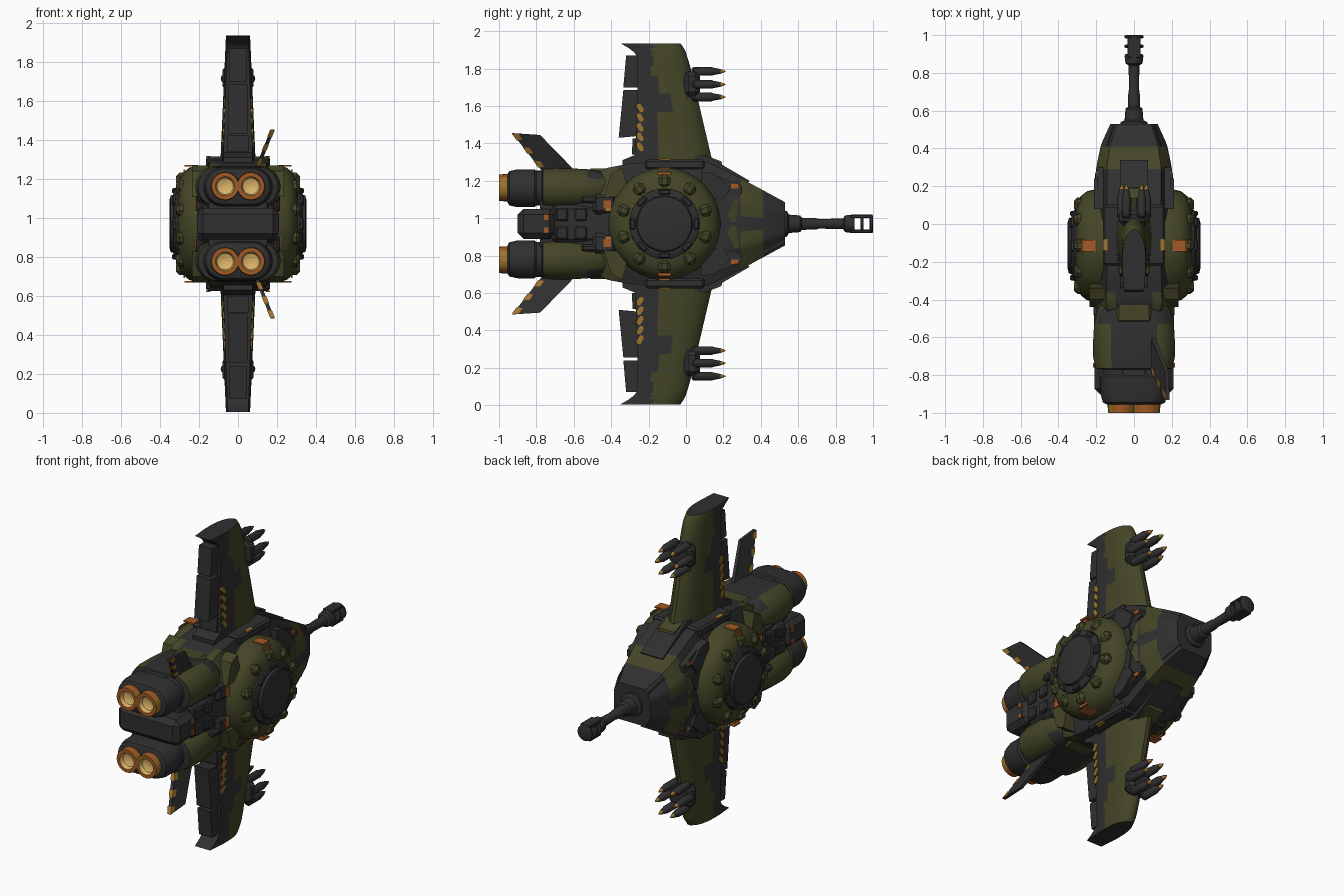
import bpy, bmesh, math
from mathutils import Matrix, Vector

if "Cube" in bpy.data.objects:
    bpy.data.objects.remove(bpy.data.objects["Cube"])

CZ = 0.97  # height of the symmetry plane; parts are modelled around z = 0
DARK, OLIVE, GOLD, ORANGE, CREAM = range(5)
MATS = []
for name, col in [("dark grey", (0.029, 0.029, 0.030)), ("olive green", (0.058, 0.060, 0.020)),
                  ("stripe gold", (0.34, 0.17, 0.025)), ("burnt orange", (0.36, 0.10, 0.018)),
                  ("exhaust cream", (0.72, 0.46, 0.14))]:
    m = bpy.data.materials.new(name)
    m.diffuse_color = (*col, 1)
    m.use_nodes = True
    m.node_tree.nodes["Principled BSDF"].inputs["Base Color"].default_value = m.diffuse_color
    MATS.append(m)


def finish(name, bm, mirror="", angle=35, paint=None):
    """Mirror over the listed axes, paint by rule and make the object."""
    if paint:
        for f in bm.faces:
            f.material_index = paint(f.calc_center_median())
    for ax in mirror:
        geo = bmesh.ops.duplicate(bm, geom=bm.verts[:] + bm.edges[:] + bm.faces[:])["geom"]
        s = Vector((-1 if ax == "x" else 1, 1, -1 if ax == "z" else 1))
        bmesh.ops.scale(bm, vec=s, verts=[v for v in geo if isinstance(v, bmesh.types.BMVert)])
    bmesh.ops.recalc_face_normals(bm, faces=bm.faces[:])
    bmesh.ops.translate(bm, vec=(0, 0, CZ), verts=bm.verts[:])
    me = bpy.data.meshes.new(name)
    bm.to_mesh(me)
    bm.free()
    for m in MATS:
        me.materials.append(m)
    ob = bpy.data.objects.new(name, me)
    bpy.context.collection.objects.link(ob)
    bpy.context.view_layer.objects.active = ob
    ob.select_set(True)
    bpy.ops.object.shade_smooth_by_angle(angle=math.radians(angle))
    ob.select_set(False)


def loft(bm, rings, mats=None, cap=True):
    vs = [[bm.verts.new(p) for p in r] for r in rings]
    n = len(vs[0])
    for i in range(len(vs) - 1):
        for j in range(n):
            k = (j + 1) % n
            f = bm.faces.new((vs[i][j], vs[i][k], vs[i + 1][k], vs[i + 1][j]))
            f.material_index = mats[i] if mats else 0
    if cap:
        bm.faces.new(vs[0]).material_index = mats[0] if mats else 0
        bm.faces.new(vs[-1]).material_index = mats[-1] if mats else 0


def lathe(bm, prof, c, axis="y", mats=None, seg=20):
    """Profile of (position along axis, radius) turned around the axis through c."""
    rings = []
    for a, r in prof:
        ring = []
        for k in range(seg):
            t = 2 * math.pi * k / seg
            u, w = r * math.cos(t), r * math.sin(t)
            ring.append((c[0] + u, a, c[1] + w) if axis == "y" else (a, c[0] + u, c[1] + w))
        rings.append(ring)
    loft(bm, rings, mats)


def box(bm, x, y, z, mat=DARK, bevel=0.012, rot=None):
    """Box from (min, max) ranges, with chamfered edges."""
    ctr = Vector((sum(x) / 2, sum(y) / 2, sum(z) / 2))
    M = Matrix.Translation(ctr) @ (rot or Matrix()) @ Matrix.Diagonal((x[1] - x[0], y[1] - y[0], z[1] - z[0], 1))
    vs = bmesh.ops.create_cube(bm, size=1, matrix=M)["verts"]
    fs = list({f for v in vs for f in v.link_faces})
    for f in fs:
        f.material_index = mat
    if bevel:
        es = list({e for f in fs for e in f.edges})
        bmesh.ops.bevel(bm, geom=es, offset=bevel, segments=1, affect="EDGES", material=mat)


def prism(bm, outline, x0, x1, mat=DARK, dx=None):
    """Side outline of (y, z) points extruded from x0 to x1; dx shears x by position."""
    sh = dx or (lambda y, z: 0)
    loft(bm, [[(x + sh(y, z), y, z) for y, z in outline] for x in (x0, x1)], [mat])


def lerp(table, t):
    for a, b in zip(table, table[1:]):
        if t <= b[0]:
            k = max(0, (t - a[0]) / (b[0] - a[0]))
            return [p + (q - p) * k for p, q in zip(a[1:], b[1:])]
    return table[-1][1:]


# fuselage: chamfered box section, finely sliced so that the camouflage can be painted
BODY = [(-0.78, .15, .20), (-0.52, .18, .24), (-0.42, .205, .30), (-0.28, .20, .325), (0.12, .20, .33),
        (0.30, .20, .24), (0.42, .175, .175), (0.53, .125, .115)]
bm = bmesh.new()
rings = []
for i in range(45):
    y = -0.78 + 1.31 * i / 44
    w, h = lerp(BODY, y)
    pts = [(w * a, h * b) for a, b in ((1, -.5), (1, .5), (.72, 1), (-.72, 1), (-1, .5), (-1, -.5), (-.72, -1), (.72, -1))]
    ring = []
    for p, q in zip(pts, pts[1:] + pts[:1]):
        ring += [(p[0] + (q[0] - p[0]) * k / 6, y, p[1] + (q[1] - p[1]) * k / 6) for k in range(6)]
    rings.append(ring)
loft(bm, rings)


def camo_body(c):
    x, y, z = abs(c.x), c.y, abs(c.z)
    if 0.29 < y < 0.415 and z > 0.03:
        return OLIVE
    if -0.45 < y < -0.35 and z > 0.12 and x > 0.10:
        return OLIVE
    return DARK


finish("fuselage", bm, paint=camo_body)

# nose cheeks, following the taper of the nose
taper = lambda y, z: -max(0, y - .26) * .30
bm = bmesh.new()
prism(bm, [(.22, .05), (.26, .13), (.36, .12), (.45, .03), (.40, .01), (.24, .01)], .15, .207, OLIVE, taper)
prism(bm, [(.12, .20), (.16, .26), (.30, .20), (.30, .16), (.24, .15)], .13, .195)
prism(bm, [(.36, .13), (.42, .155), (.53, .095), (.53, .04), (.46, .04)], .10, .19, DARK, taper)
prism(bm, [(.13, .02), (.13, .12), (.20, .14), (.22, .05), (.20, .02)], .15, .208)
finish("nose_cheek_plates", bm, "xz")

# dorsal and ventral plates
bm = bmesh.new()
prism(bm, [(-.34, .28), (-.34, .34), (-.28, .365), (.10, .365), (.16, .335), (.34, .23), (.30, .18)], -.075, .075)
prism(bm, [(.09, .30), (.09, .372), (.19, .333), (.20, .28)], -.055, .055, OLIVE)
box(bm, (-.165, .165), (-.22, .10), (.29, .345))
box(bm, (-.07, .07), (-.88, -.50), (.20, .285))
box(bm, (-.10, .10), (-.53, -.36), (.22, .295), OLIVE, .02)
finish("spine_plates", bm, "z")

bm = bmesh.new()
box(bm, (-.21, .21), (-.90, -.70), (-.08, .08), bevel=.03)
box(bm, (-.19, .19), (-.72, -.36), (-.10, .10), bevel=.02)
for y in (-.66, -.56):
    for z in (-.05, .05):
        box(bm, (-.205, .205), (y - .035, y + .03), (z - .035, z + .035), bevel=.008)
finish("rear_centre_block", bm)

bm = bmesh.new()
box(bm, (.15, .215), (-.50, -.37), (.05, .16), bevel=.02)
box(bm, (.16, .212), (-.56, -.46), (.11, .15))
prism(bm, [(-.44, .14), (-.40, .27), (-.34, .30), (-.30, .15)], .15, .235, OLIVE)
prism(bm, [(.08, .14), (.08, .28), (.15, .27), (.24, .19), (.20, .13)], .15, .213)
finish("side_equipment", bm, "xz")

# orange and gold warning plates
bm = bmesh.new()
for y0, y1, z0, z1, x, m in ((-.44, -.40, .085, .125, .213, ORANGE), (-.43, -.39, .065, .085, .213, GOLD),
                             (-.76, -.735, .02, .05, .208, ORANGE), (.24, .28, .19, .215, .193, ORANGE)):
    box(bm, (x, x + .008), (y0, y1), (z0, z1), m, 0)
box(bm, (.14, .165), (-.14, -.08), (.341, .349), GOLD, 0)
box(bm, (.272, .280), (-.15, -.08), (.262, .278), ORANGE, 0)
box(bm, (.205, .275), (-.145, -.085), (.293, .302), ORANGE, 0)
finish("warning_plates", bm, "xz")

# large round side drum with clamp lugs and a dark hub
DY = -0.115
bm = bmesh.new()
lathe(bm, [(.10, .27), (.12, .295), (.20, .30), (.25, .288), (.282, .262), (.303, .22), (.31, .16)],
      (DY, 0), "x", [OLIVE] * 6, 40)
for k in range(10):
    a = 2 * math.pi * (k + .5) / 10
    cy, cz = DY + .228 * math.cos(a), .228 * math.sin(a)
    box(bm, (.26, .318), (cy - .035, cy + .035), (cz - .032, cz + .032), OLIVE, .018, Matrix.Rotation(a, 4, "X"))
finish("side_drum", bm, "x")

bm = bmesh.new()
lathe(bm, [(.28, .19), (.318, .188), (.33, .165), (.33, .15), (.345, .145), (.352, .12), (.352, .02)],
      (DY, 0), "x", [DARK] * 6, 32)
for k in range(8):
    a = 2 * math.pi * k / 8
    cy, cz = DY + .17 * math.cos(a), .17 * math.sin(a)
    box(bm, (.30, .338), (cy - .014, cy + .014), (cz - .03, cz + .03), DARK, .006, Matrix.Rotation(a, 4, "X"))
finish("drum_hub", bm, "x")

# twin engine nacelles: stadium section lofted along y
EZ = 0.19
bm = bmesh.new()


def stadium(y, w, r):
    out = []
    for k in range(28):
        t = 2 * math.pi * (k + .5) / 28
        out.append(((w - r) * (1 if math.cos(t) > 0 else -1) + r * math.cos(t), y, EZ + r * math.sin(t)))
    return out


loft(bm, [stadium(*s) for s in ((-.955, .145, .075), (-.945, .165, .092), (-.90, .178, .102), (-.81, .178, .102),
                                (-.80, .168, .094), (-.77, .168, .094), (-.765, .205, .102), (-.70, .218, .108),
                                (-.62, .217, .107), (-.53, .212, .103), (-.45, .19, .09), (-.38, .15, .07))])
finish("engine_nacelles", bm, "z",
       paint=lambda c: OLIVE if -.767 < c.y and abs(c.x) > .05 and (c.y < -.53 or c.z < .24) else DARK)


# exhaust nozzles: gold flanks, orange tops and rims, pale inside
def paint_nozzle(c):
    dx, dz = abs(c.x - .066), abs(c.z - EZ - .003)
    r = math.hypot(dx, dz)
    if r < .05:
        return CREAM
    return GOLD if dx > dz and c.y > -.999 else ORANGE


bm = bmesh.new()
lathe(bm, [(-.94, .073), (-.97, .073), (-1.0, .070), (-1.0, .049), (-.975, .042), (-.965, .02)],
      (.066, EZ + .003), "y", None, 24)
finish("exhaust_nozzles", bm, "xz", paint=paint_nozzle)

# wings: sliced loft with a rounded leading edge
LEAD = [(.28, .15), (.36, .135), (.85, .02), (.93, -.005), (.965, -.03)]
TRAIL = [(.28, -.28), (.60, -.26), (.90, -.26), (.93, -.29), (.965, -.35)]
U = [k / 16 for k in range(17)]


def half(u, h):
    t = .092 - .030 * (h - .28) / .685
    return t * (.85 + .15 * min(1, u * 3) if u < .5 else max(.14, math.sqrt(1 - ((u - .5) / .5) ** 2.2)))


bm = bmesh.new()
rings = []
for i in range(29):
    h = .28 + .685 * i / 28
    a, b = lerp(TRAIL, h)[0], lerp(LEAD, h)[0]
    sec = [(half(u, h), a + (b - a) * u, h) for u in U]
    rings.append(sec + [(-x, y, z) for x, y, z in reversed(sec)])
loft(bm, rings)


def camo_wing(c):
    edge = -.15 + (.07 if .60 < c.z < .70 else 0) - (.03 if c.z > .80 else 0)
    patch = c.y > -.01 and .66 < c.z < .83
    return OLIVE if c.y > edge and not patch and c.z > .34 else DARK


finish("wings", bm, "z", paint=camo_wing)

# trailing edge flaps
bm = bmesh.new()
prism(bm, [(-.25, .47), (-.36, .46), (-.335, .715), (-.25, .715)], -.05, .05)
prism(bm, [(-.25, .73), (-.335, .73), (-.32, .90), (-.25, .90)], -.045, .045)
prism(bm, [(-.25, .37), (-.29, .37), (-.285, .455), (-.25, .455)], -.055, .055)
finish("wing_flaps", bm, "z")

# slanted hazard stripes on the wing sides
bm = bmesh.new()
for k in range(5):
    h = .40 + .052 * k
    x = half(.08, h)
    prism(bm, [(-.266, h + .018), (-.262, h + .036), (-.245, h + .036), (-.226, h + .006), (-.23, h - .01), (-.245, h - .01)],
          x - .003, x + .005, GOLD)
finish("wing_stripes", bm, "xz")

# missile racks
bm = bmesh.new()
box(bm, (-.08, .08), (-.01, .075), (.68, .815), DARK, .025)
finish("missile_racks", bm, "z")
bm = bmesh.new()
for i, h in enumerate((.678, .745, .815)):
    x = .065 if i == 1 else .04
    lathe(bm, [(.03, .016), (.04, .024), (.14, .024), (.145, .021), (.185, .013), (.21, .003)],
          (x, h), "y", [DARK, DARK, DARK, DARK, GOLD], 10)
finish("missiles", bm, "xz")

# rear fins, on one side only, leaning outwards
lean = lambda y, z: .10 + (z - .29) * .40
bm = bmesh.new()
prism(bm, [(-.76, .27), (-.93, .485), (-.78, .475), (-.58, .27)], -.010, .010, DARK, lean)
for k in range(3):
    y, z = -.925 + .058 * k, .481 - .073 * k
    prism(bm, [(y - .006, z), (y + .03, z), (y + .05, z - .03), (y + .02, z - .035)], -.0125, .0125, GOLD, lean)
finish("rear_fins", bm, "z")

# nose gun with a slotted muzzle brake
bm = bmesh.new()
lathe(bm, [(.50, .075), (.54, .07), (.55, .05), (.61, .045), (.62, .033), (.70, .03), (.71, .026), (.84, .029),
           (.85, .045), (.89, .05), (.90, .045)], (0, 0), "y", None, 18)
for a, b in ((.932, .95), (.982, 1.0)):
    lathe(bm, [(a, .044), (a + .004, .05), (b - .004, .05), (b, .044)], (0, 0), "y", None, 18)
for s in (-1, 1):
    box(bm, (-.035, .035), (.88, .99), (s * .04 - .009, s * .04 + .009), DARK, .004)
finish("nose_gun", bm)
